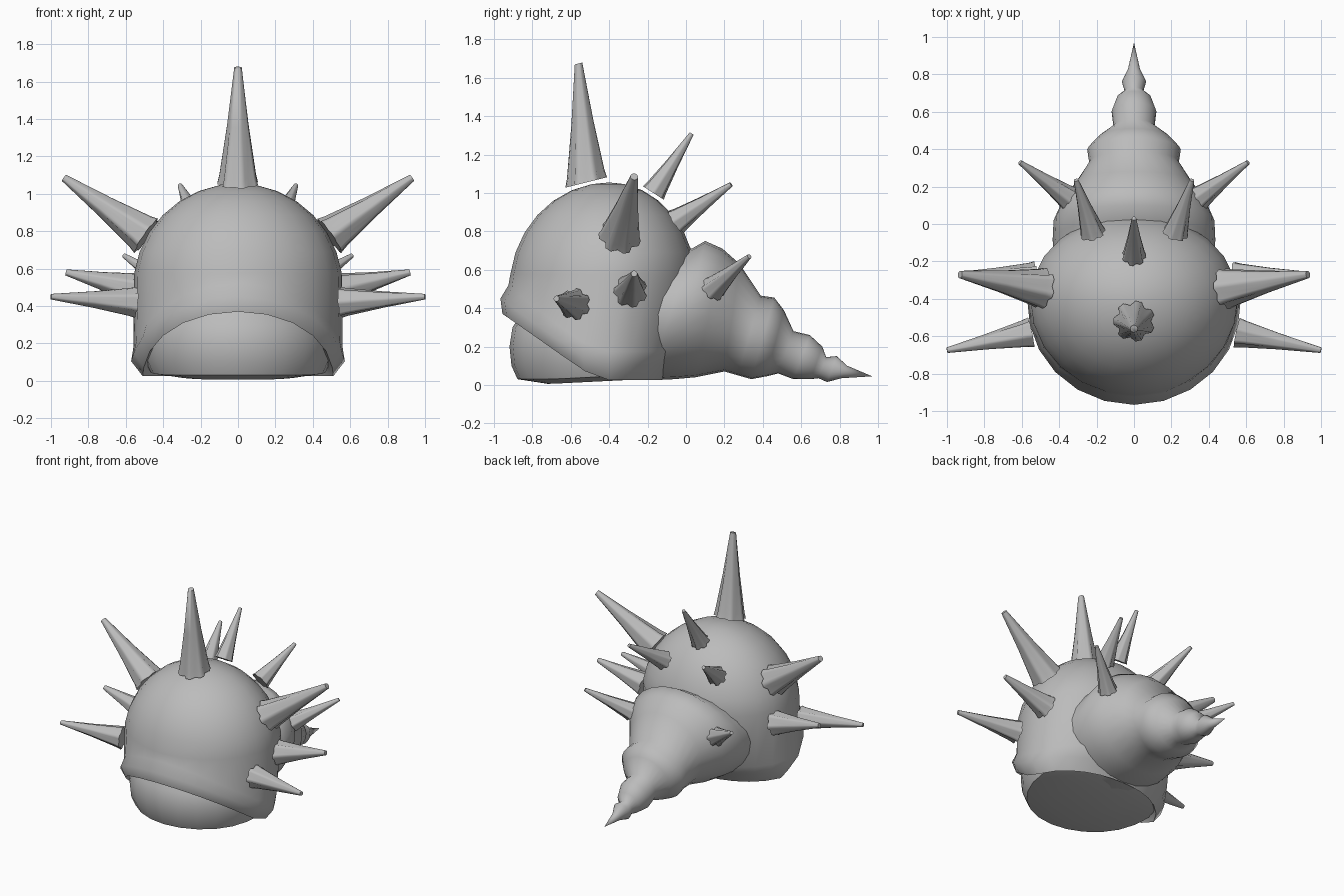
import bpy, bmesh, math
from mathutils import Vector

cube = bpy.data.objects.get("Cube")
if cube:
    bpy.data.objects.remove(cube, do_unlink=True)

grey = bpy.data.materials.new("shell grey")
grey.use_nodes = True
grey.diffuse_color = (0.5, 0.5, 0.5, 1)
grey.node_tree.nodes["Principled BSDF"].inputs["Base Color"].default_value = grey.diffuse_color
SEGS = 24


def loft(name, rings, start=None, end=None, sharp=75):
    """Skin closed rings of points; each end is a flat cap or a fan to a point."""
    bm = bmesh.new()
    rows = [[bm.verts.new(p) for p in ring] for ring in rings]
    n = len(rows[0])
    for a, b in zip(rows, rows[1:]):
        for i in range(n):
            j = (i + 1) % n
            bm.faces.new((a[i], a[j], b[j], b[i]))
    for row, tip in ((rows[0], start), (rows[-1], end)):
        if tip is None:
            bm.faces.new(row)
        else:
            v = bm.verts.new(tip)
            for i in range(n):
                bm.faces.new((row[i], row[(i + 1) % n], v))
    bmesh.ops.recalc_face_normals(bm, faces=bm.faces)
    mesh = bpy.data.meshes.new(name)
    bm.to_mesh(mesh)
    bm.free()
    mesh.materials.append(grey)
    ob = bpy.data.objects.new(name, mesh)
    bpy.context.collection.objects.link(ob)
    bpy.ops.object.select_all(action='DESELECT')
    ob.select_set(True)
    bpy.context.view_layer.objects.active = ob
    bpy.ops.object.shade_smooth_by_angle(angle=math.radians(sharp))
    return ob


def circle(n=SEGS):
    return [(math.cos(math.tau * i / n), math.sin(math.tau * i / n)) for i in range(n)]


def body_point(c, s, k, z):
    """Point on the body's outline, which is shorter behind than in front."""
    return (0.56 * k * c, -0.4 + (0.46 if s > 0 else 0.52) * k * s, z)


def lip_ring(k, k_front, k_back, dz):
    """Ring that follows the slanted mouth rim, high in front and low behind."""
    ring = []
    for c, s in circle():
        f = min(1, max(0, (-0.05 - 0.57 * s) / 0.52)) ** 1.2
        r = k + (k_front - k) * f + (k_back - k) * max(0, s)
        ring.append(body_point(c, s, r, 0.025 + 0.345 * f + dz))
    return ring


# Domed body with a flared lip over the mouth
rings = [lip_ring(0.86, 0.95, 0.55, 0.05), lip_ring(0.91, 1.07, 0.6, 0),
         lip_ring(1.02, 1.09, 0.72, 0.08), lip_ring(1.0, 1.01, 0.85, 0.15)]
for deg in (8, 20, 32, 44, 56, 68, 80):
    a = math.radians(deg)
    rings.append([body_point(c, s, math.cos(a), 0.5 + 0.555 * math.sin(a)) for c, s in circle()])
loft("body", rings, start=(0, -0.4, 0.3), end=(0, -0.4, 1.055))

# Foot filling the mouth opening
rings = []
for k, z in ((0.6, 0.006), (0.9, 0.03), (0.96, 0.1), (0.98, 0.2), (0.95, 0.3), (0.8, 0.42)):
    ring = []
    for c, s in circle():
        y = -0.41 + (0.33 if s > 0 else 0.52) * k * s
        ring.append((0.52 * k * c, y, z + 0.05 * max(0, y + 0.7)))
    rings.append(ring)
loft("foot", rings, sharp=50)

# Whorled tail: top (y, z), bottom (y, z) and half width of each ring
whorls = [(-0.25, 0.7, -0.36, 0.04, 0.42), (0.03, 0.71, -0.2, 0.025, 0.435),
          (0.1, 0.75, -0.06, 0.03, 0.43), (0.19, 0.71, 0.05, 0.04, 0.385),
          (0.28, 0.63, 0.2, 0.07, 0.3), (0.39, 0.465, 0.27, 0.05, 0.24),
          (0.46, 0.455, 0.34, 0.03, 0.25), (0.51, 0.39, 0.42, 0.045, 0.19),
          (0.56, 0.28, 0.48, 0.06, 0.11), (0.645, 0.26, 0.56, 0.03, 0.12),
          (0.71, 0.2, 0.65, 0.03, 0.09), (0.73, 0.145, 0.69, 0.035, 0.05),
          (0.785, 0.15, 0.735, 0.015, 0.065), (0.84, 0.1, 0.81, 0.035, 0.033)]
rings = []
for ty, tz, by, bz, w in whorls:
    top, low = Vector((0, ty, tz)), Vector((0, by, bz))
    mid, half = (top + low) / 2, (top - low) / 2
    rings.append([mid + Vector((w * c, 0, 0)) + half * s for c, s in circle()])
loft("tail", rings, end=(0, 0.97, 0.045))


def spike(name, base, tip, radius, normal=None):
    """Fluted, blunt spike that rounds off toward its tip."""
    base, tip = Vector(base), Vector(tip)
    turn = (Vector(normal) if normal else tip - base).to_track_quat('Z', 'Y')
    rings = []
    for t, k in ((0, 1), (0.07, 0.9), (0.5, 0.53), (1, 0.18)):
        ring = []
        for i, (c, s) in enumerate(circle(21)):
            r = radius * k * (1 - (0.2 * (1 - t) if i % 3 == 0 else 0))
            ring.append(base.lerp(tip, t) + turn @ Vector((r * c, r * s, 0)))
        rings.append(ring)
    return loft(name, rings)


# Spikes on the midline
spike("crown_spike", (0, -0.52, 1.055), (0, -0.56, 1.675), 0.112, (0, -0.24, 0.97))
spike("back_spike", (0, -0.17, 1.0), (0, 0.03, 1.31), 0.065)

# Paired spikes
pairs = {
    "upper_spike": ((0.49, -0.345, 0.775), (0.93, -0.27, 1.085), 0.112),
    "middle_spike": ((0.54, -0.29, 0.49), (0.92, -0.27, 0.58), 0.09),
    "lower_spike": ((0.55, -0.58, 0.42), (1.0, -0.675, 0.45), 0.083),
    "shoulder_spike": ((0.22, -0.05, 0.85), (0.31, 0.235, 1.045), 0.07),
    "tail_spike": ((0.35, 0.14, 0.5), (0.61, 0.33, 0.67), 0.068),
}
for name, (base, tip, radius) in pairs.items():
    for side, m in (("left", 1), ("right", -1)):
        spike(side + "_" + name, (m * base[0],) + base[1:], (m * tip[0],) + tip[1:], radius)
